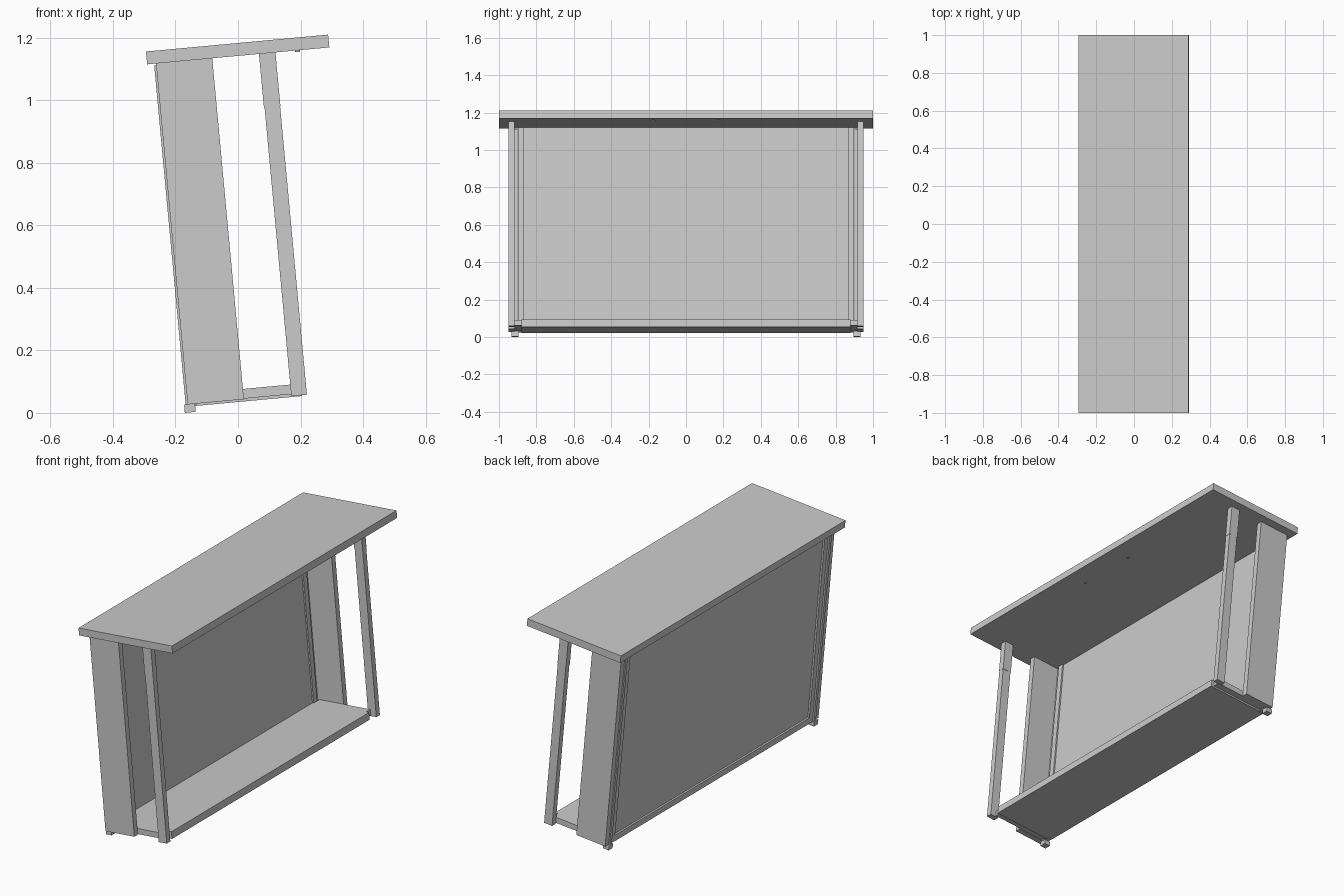
import bpy, bmesh
from mathutils import Matrix, Vector
from math import radians

if "Cube" in bpy.data.objects:
    bpy.data.objects.remove(bpy.data.objects["Cube"])

# whole table leans back by about five degrees about its rear foot
TILT = Matrix.Translation((-0.17, 0, 0)) @ Matrix.Rotation(radians(-5.3), 4, 'Y')


def finish(name, bm):
    bm.transform(TILT)
    bmesh.ops.recalc_face_normals(bm, faces=bm.faces)
    me = bpy.data.meshes.new(name)
    bm.to_mesh(me)
    bm.free()
    ob = bpy.data.objects.new(name, me)
    bpy.context.collection.objects.link(ob)
    return ob


def box(name, x, y, z):
    lo, hi = Vector((x[0], y[0], z[0])), Vector((x[1], y[1], z[1]))
    bm = bmesh.new()
    bmesh.ops.create_cube(bm, size=1, matrix=Matrix.Translation((lo + hi) / 2)
                          @ Matrix.Diagonal((*(hi - lo), 1)))
    return finish(name, bm)


def mirrored(ob):
    m = ob.modifiers.new("mirror", 'MIRROR')
    m.use_axis = (False, True, False)
    return ob


def pair(name, x, y, z):
    return mirrored(box(name, x, y, z))


# top and lower shelf
box("table_top", (-0.017, 0.568), (-1, 1), (1.121, 1.162))
box("lower_shelf", (0.035, 0.378), (-0.88, 0.88), (0.019, 0.059))

# back panel recessed in its frame
box("back_panel", (0.022, 0.034), (-0.87, 0.87), (0.05, 1.121))
box("back_bottom_rail", (0.012, 0.036), (-0.87, 0.87), (0.022, 0.058))
pair("back_frame_post", (0.012, 0.042), (0.865, 0.897), (0.024, 1.121))

# wide side boards, front legs with upper sleeves, side rails
pair("side_board", (0.0115, 0.192), (0.918, 0.95), (0.026, 1.121))
pair("front_leg", (0.344, 0.394), (0.917, 0.949), (0.022, 0.947))
pair("leg_sleeve", (0.342, 0.395), (0.916, 0.95), (0.947, 1.121))
pair("side_rail", (0.042, 0.36), (0.88, 0.917), (0.028, 0.059))

# rear rods running down into the feet
pair("rear_rod", (0.005, 0.03), (0.9, 0.918), (0.024, 1.115))
pair("rear_foot", (0.0, 0.035), (0.896, 0.932), (0.0, 0.026))

# small buttons under the top
bm = bmesh.new()
bmesh.ops.create_cone(bm, cap_ends=True, segments=12, radius1=0.008, radius2=0.008,
                      depth=0.006, matrix=Matrix.Translation((0.465, 0.175, 1.119)))
mirrored(finish("under_button", bm))
